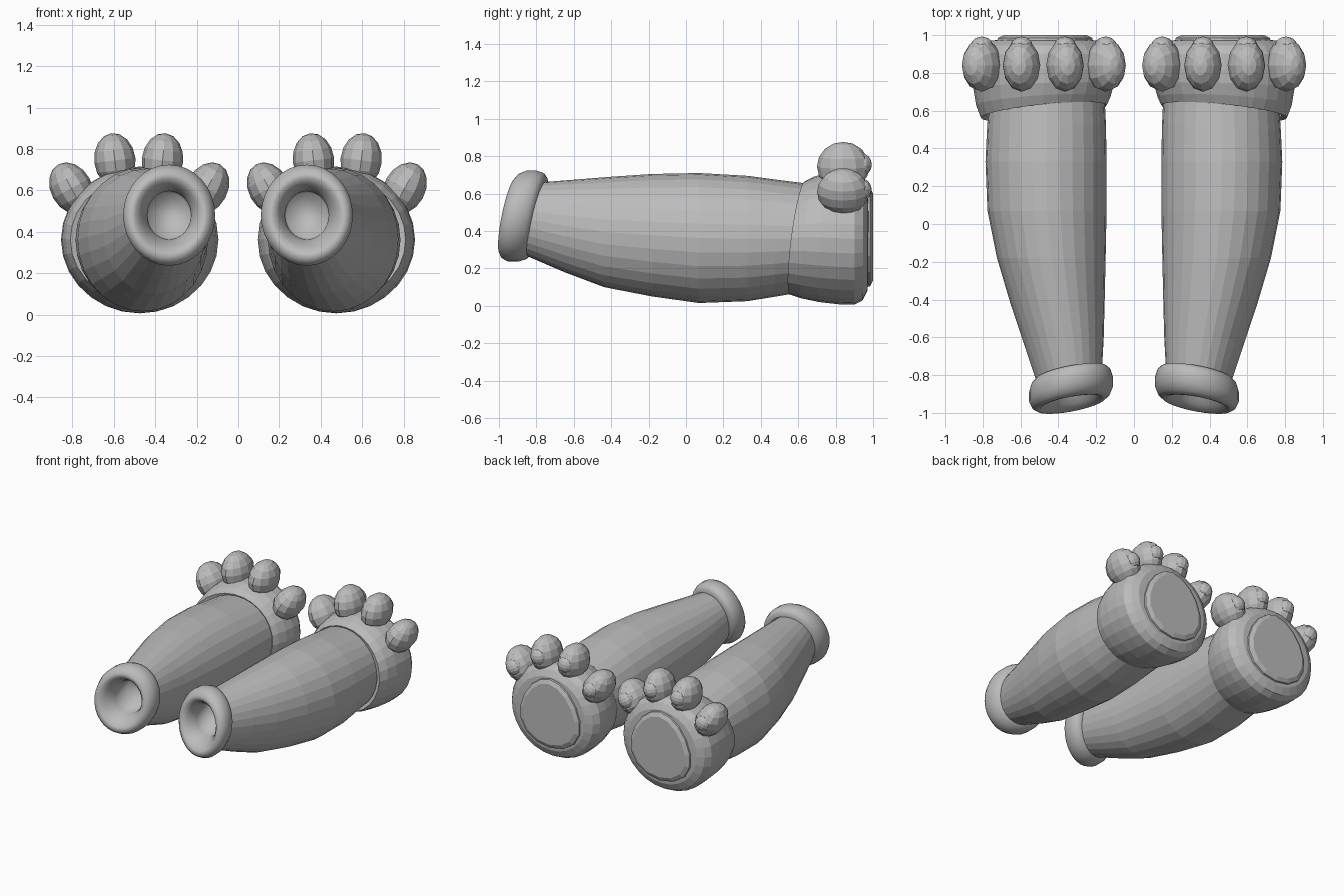
import bpy, bmesh, math
from mathutils import Matrix, Vector

cube = bpy.data.objects.get("Cube")
if cube:
    bpy.data.objects.remove(cube, do_unlink=True)

grey = bpy.data.materials.new("soft_grey")
grey.use_nodes = True
grey.diffuse_color = (0.5, 0.5, 0.5, 1)
bsdf = next(n for n in grey.node_tree.nodes if n.type == 'BSDF_PRINCIPLED')
bsdf.inputs["Base Color"].default_value = (0.5, 0.5, 0.5, 1)
bsdf.inputs["Roughness"].default_value = 0.7


def finish(bm, name, side, smooth=False):
    """Mirror to the wanted side and turn the bmesh into an object."""
    for v in bm.verts:
        v.co.x *= side
    bmesh.ops.recalc_face_normals(bm, faces=bm.faces)
    mesh = bpy.data.meshes.new(name)
    bm.to_mesh(mesh)
    bm.free()
    mesh.materials.append(grey)
    for p in mesh.polygons:
        p.use_smooth = smooth
    obj = bpy.data.objects.new(name, mesh)
    bpy.context.collection.objects.link(obj)


def loft(name, side, rings, cap=True, segments=28, egg=0.0, smooth=False):
    """Rings: y, x0, x1, z0, z1, slant along x, slant along z."""
    bm = bmesh.new()
    loops = []
    for y, x0, x1, z0, z1, tx, tz in rings:
        loop = []
        for i in range(segments):
            a = math.tau * i / segments
            dx = (x1 - x0) / 2 * math.cos(a) * (1 - egg * math.sin(a))
            dz = (z1 - z0) / 2 * math.sin(a)
            loop.append(bm.verts.new(((x0 + x1) / 2 + dx, y + tx * dx + tz * dz,
                                      (z0 + z1) / 2 + dz)))
        loops.append(loop)
    for a, b in zip(loops, loops[1:]):
        for i in range(segments):
            j = (i + 1) % segments
            bm.faces.new((a[i], a[j], b[j], b[i]))
    if cap:
        bm.faces.new(loops[-1])
    finish(bm, name, side, smooth)


def ball(name, side, centre, scale, lean):
    bm = bmesh.new()
    bmesh.ops.create_uvsphere(bm, u_segments=12, v_segments=8, radius=1)
    bm.transform(Matrix.Translation(Vector(centre)) @ Matrix.Rotation(lean, 4, 'Y')
                 @ Matrix.Diagonal((*scale, 1)))
    finish(bm, name, side)


LEG = [
    (-0.82, 0.17, 0.51, 0.27, 0.66, -0.18, 0.2),
    (-0.62, 0.16, 0.58, 0.18, 0.675, -0.1, 0.12),
    (-0.42, 0.155, 0.65, 0.10, 0.69, -0.05, 0.06),
    (-0.18, 0.15, 0.725, 0.05, 0.705, 0, 0),
    (0.07, 0.145, 0.775, 0.015, 0.71, 0, 0),
    (0.33, 0.145, 0.785, 0.025, 0.695, 0, 0),
    (0.50, 0.148, 0.778, 0.05, 0.67, -0.05, 0.06),
    (0.64, 0.155, 0.77, 0.07, 0.65, -0.1, 0.13),
]
FOOT = [
    (0.605, 0.16, 0.78, 0.075, 0.645, -0.1, 0.13),
    (0.595, 0.145, 0.81, 0.06, 0.665, -0.1, 0.13),
    (0.65, 0.125, 0.835, 0.04, 0.69, -0.06, 0.1),
    (0.73, 0.105, 0.85, 0.02, 0.71, -0.03, 0.05),
    (0.82, 0.095, 0.855, 0.008, 0.715, 0, 0),
    (0.90, 0.10, 0.85, 0.006, 0.71, 0, 0),
    (0.945, 0.13, 0.82, 0.03, 0.685, 0, 0),
    (0.97, 0.18, 0.77, 0.08, 0.64, 0, 0),
    (0.975, 0.24, 0.71, 0.14, 0.58, 0, 0),
]
PAD = [
    (0.95, 0.215, 0.725, 0.10, 0.635, 0, 0),
    (0.985, 0.22, 0.72, 0.105, 0.63, 0, 0),
    (1.0, 0.25, 0.69, 0.135, 0.60, 0, 0),
]
# Cuff profile: position along the leg and radius, rolling into the opening
CUFF = [(-0.785, 0.165), (-0.79, 0.19), (-0.81, 0.21), (-0.85, 0.222),
        (-0.90, 0.222), (-0.935, 0.207), (-0.953, 0.183), (-0.95, 0.163),
        (-0.92, 0.138), (-0.88, 0.118), (-0.84, 0.106), (-0.70, 0.10)]
# Toes: x, z, outward lean
TOES = [(0.15, 0.61, -0.5), (0.365, 0.745, -0.12),
        (0.595, 0.745, 0.12), (0.805, 0.61, 0.5)]

for side, label in ((1, "left"), (-1, "right")):
    loft(label + "_leg", side, LEG, cap=False)
    loft(label + "_foot", side, FOOT)
    loft(label + "_sole_pad", side, PAD, segments=16, egg=0.18)
    cuff = [(y, 0.333 - r, 0.333 + r, 0.48 - 1.1 * r, 0.48 + 1.1 * r, -0.18, 0.2)
            for y, r in CUFF]
    loft(label + "_cuff", side, cuff, segments=32, smooth=True)
    for n, (x, z, lean) in enumerate(TOES, 1):
        ball(f"{label}_toe_{n}", side, (x, 0.84, z), (0.1, 0.14, 0.132), lean)
        ball(f"{label}_toe_pad_{n}", side, (x, 0.94, z + 0.01),
             (0.06, 0.053, 0.06), lean)
